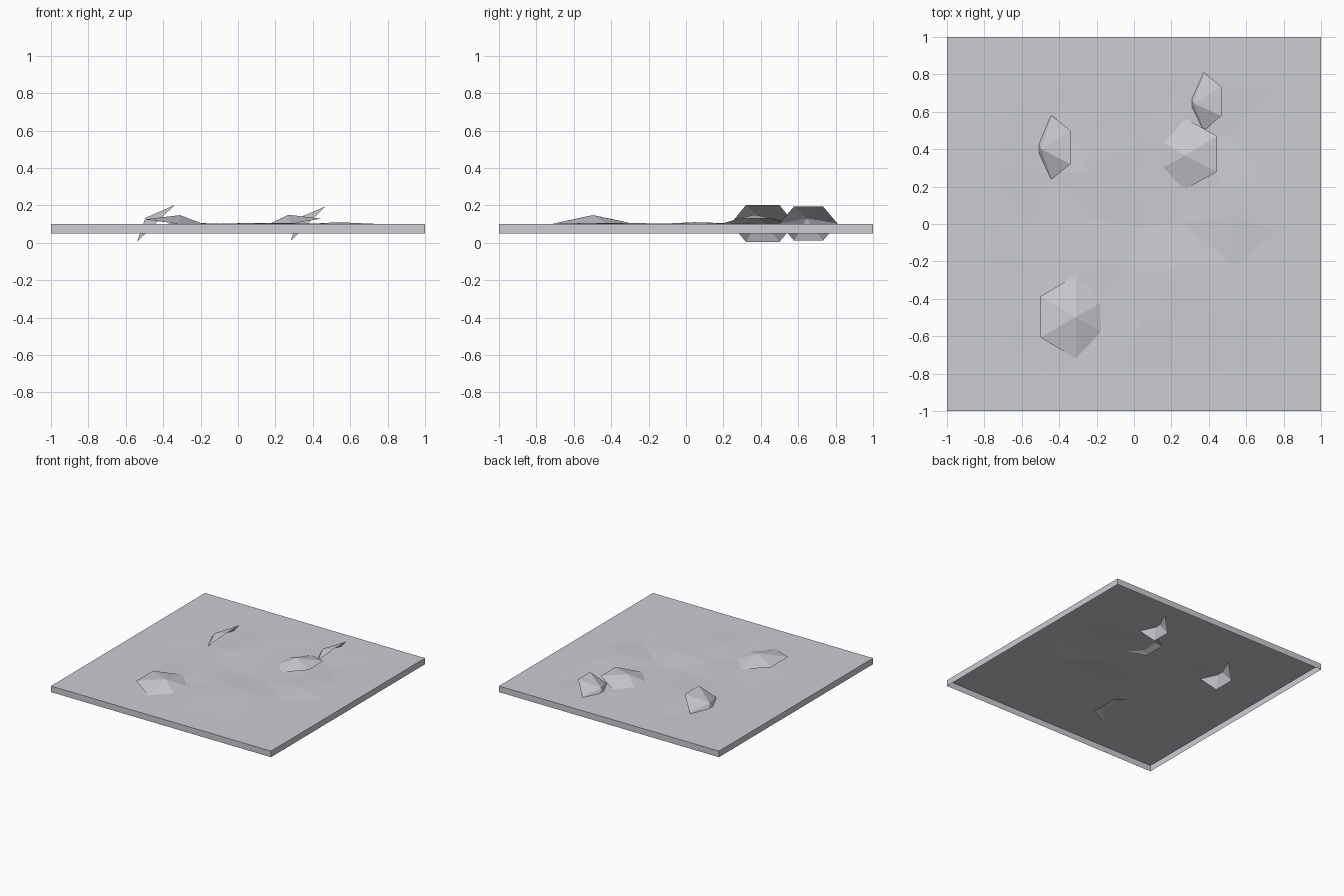
import bpy, bmesh, random
from mathutils import Vector

random.seed(7)
cube = bpy.data.objects.get("Cube")
if cube:
    bpy.data.objects.remove(cube, do_unlink=True)

# Single stone colour
STONE = (0.60, 0.61, 0.65, 1.0)
stone = bpy.data.materials.new("pale grey stone")
stone.use_nodes = True
stone.diffuse_color = STONE
stone.node_tree.nodes["Principled BSDF"].inputs["Base Color"].default_value = STONE

TOP, SKIRT = 0.10, 0.05


def finish(bm, name):
    mesh = bpy.data.meshes.new(name)
    bm.to_mesh(mesh)
    bm.free()
    mesh.materials.append(stone)
    obj = bpy.data.objects.new(name, mesh)
    bpy.context.collection.objects.link(obj)
    return obj


# Ground: jittered grid with gentle bumps and a straight skirt, open below
def build_ground():
    bm = bmesh.new()
    bmesh.ops.create_grid(bm, x_segments=8, y_segments=8, size=1.0)
    peaks = [(0.5, 0.0, 0.010), (0.25, -0.25, 0.006), (0.0, 0.0, -0.008),
             (-0.25, 0.25, 0.008), (0.0, -0.5, 0.006), (0.25, 0.0, -0.006)]
    for v in bm.verts:
        x, y = v.co.x, v.co.y
        v.co.z = TOP
        if max(abs(x), abs(y)) < 0.9:
            v.co.x += random.uniform(-0.05, 0.05)
            v.co.y += random.uniform(-0.05, 0.05)
            if max(abs(x), abs(y)) < 0.7:
                v.co.z += random.uniform(-0.006, 0.006)
            for px, py, h in peaks:
                if abs(x - px) + abs(y - py) < 0.1:
                    v.co.z = TOP + h
    bmesh.ops.triangulate(bm, faces=bm.faces[:])
    rim = [e for e in bm.edges if e.is_boundary]
    wall = bmesh.ops.extrude_edge_only(bm, edges=rim)["geom"]
    for v in wall:
        if isinstance(v, bmesh.types.BMVert):
            v.co.z = SKIRT
    bmesh.ops.recalc_face_normals(bm, faces=bm.faces[:])
    if sum(f.normal.z for f in bm.faces) < 0:
        bmesh.ops.reverse_faces(bm, faces=bm.faces[:])
    return finish(bm, "ground_slab")


# Rock: open six-sided fan; "lean" is the offset of its +x edge from the centre
def build_rock(name, centre, lean, side_y, tip_y, apex):
    bm = bmesh.new()
    c, a = Vector(centre), Vector((lean[0], 0, lean[1]))
    ring = [c + a + Vector((0, -side_y, 0)), c + a + Vector((0, side_y, 0)),
            c + Vector((0, tip_y, 0)),
            c - a + Vector((0, side_y, 0)), c - a - Vector((0, side_y, 0)),
            c - Vector((0, tip_y, 0))]
    verts = [bm.verts.new(p) for p in ring]
    top = bm.verts.new(c + Vector(apex))
    for i in range(6):
        bm.faces.new((verts[i], verts[(i + 1) % 6], top))
    return finish(bm, name)


build_ground()
build_rock("front_rock", (-0.31, -0.497, 0.100), (0.19, -0.025), 0.11, 0.222, (0, 0, 0.048))
build_rock("back_rock", (0.28, 0.375, 0.102), (0.165, 0.027), 0.095, 0.185, (-0.01, -0.01, 0.048))
build_rock("right_slanted_rock", (-0.44, 0.41, 0.103), (0.10, 0.098), 0.09, 0.17, (-0.055, -0.01, 0.030))
build_rock("left_slanted_rock", (0.375, 0.655, 0.103), (0.093, 0.092), 0.077, 0.155, (-0.055, -0.01, 0.028))
